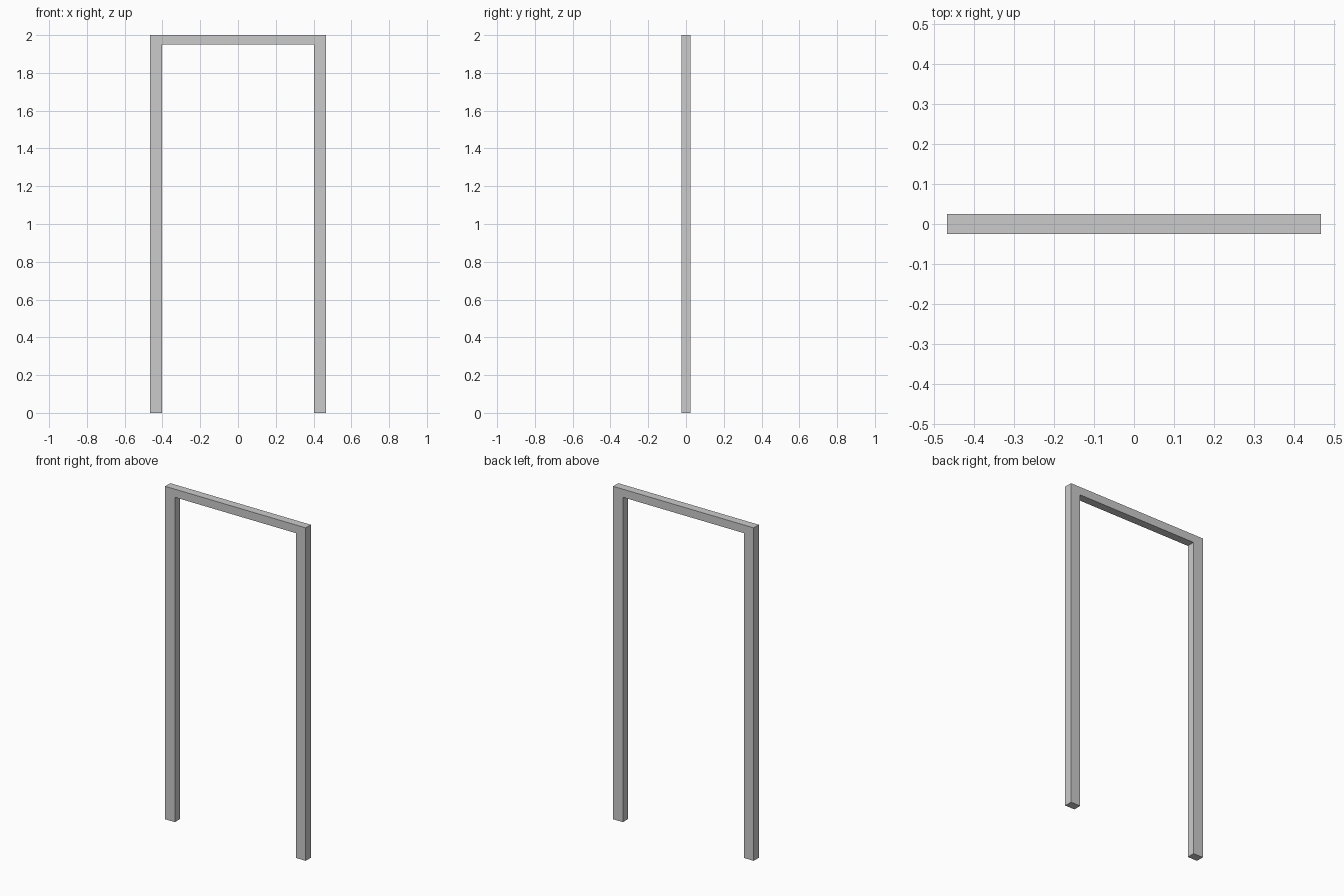
import bpy, bmesh

if "Cube" in bpy.data.objects:
    bpy.data.objects.remove(bpy.data.objects["Cube"])

HALF_W, INNER, DEPTH, TOP, LINTEL = 0.467, 0.402, 0.049, 2.0, 0.049

# Door frame: one U-shaped outline, mirrored about x = 0 and extruded in depth
right = [(INNER, TOP - LINTEL), (INNER, 0), (HALF_W, 0), (HALF_W, TOP)]
outline = right + [(-x, z) for x, z in reversed(right)]

bm = bmesh.new()
face = bm.faces.new([bm.verts.new((x, -DEPTH / 2, z)) for x, z in outline])
ext = bmesh.ops.extrude_face_region(bm, geom=[face], use_keep_orig=True)
verts = [g for g in ext["geom"] if isinstance(g, bmesh.types.BMVert)]
bmesh.ops.translate(bm, verts=verts, vec=(0, DEPTH, 0))
bmesh.ops.recalc_face_normals(bm, faces=bm.faces)

mesh = bpy.data.meshes.new("door_frame")
bm.to_mesh(mesh)
bm.free()
bpy.context.collection.objects.link(bpy.data.objects.new("door_frame", mesh))
